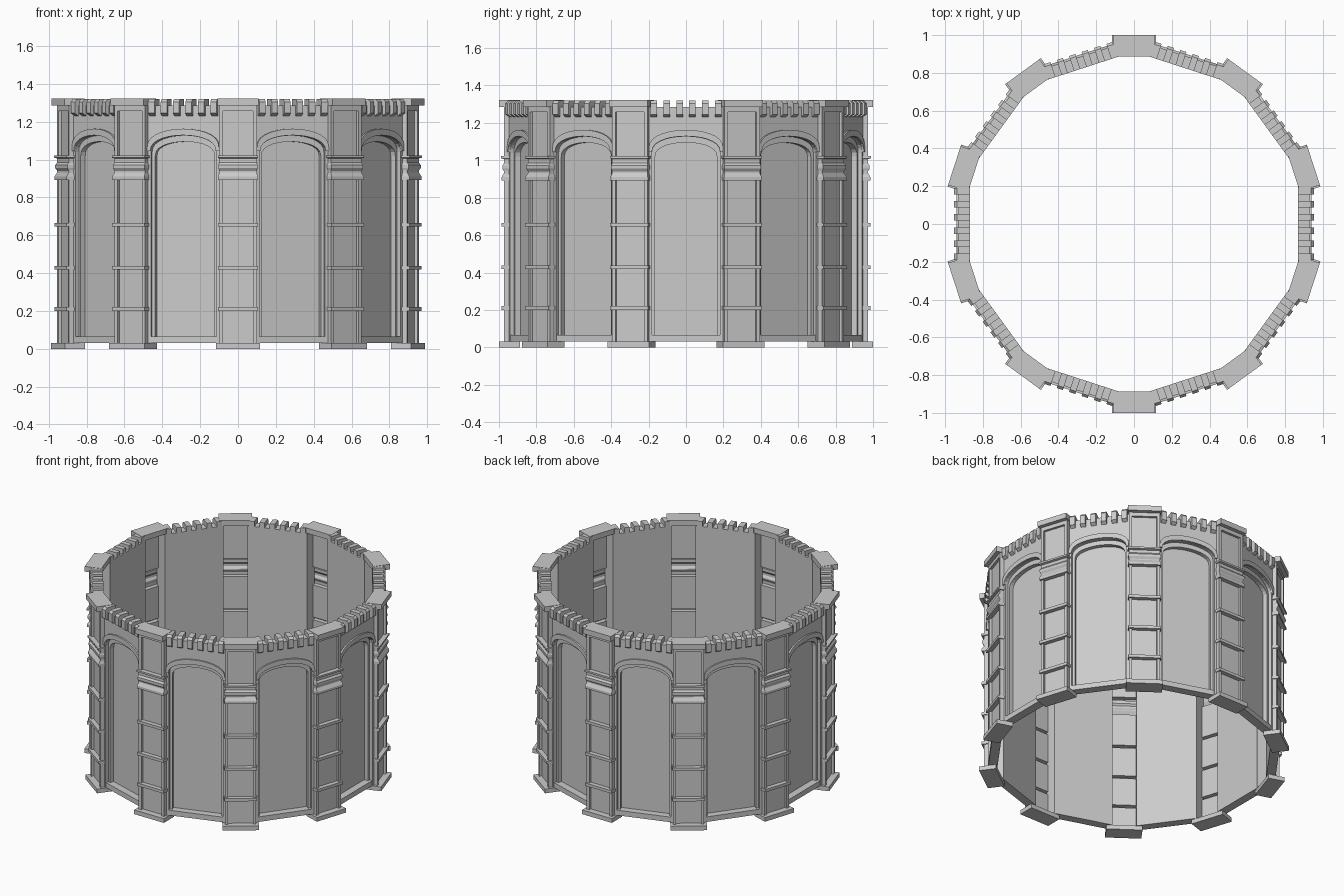
import bpy, bmesh
from math import cos, sin, pi, radians

if "Cube" in bpy.data.objects:
    bpy.data.objects.remove(bpy.data.objects["Cube"])

SIDES = 10
# Local frame of every part: t = sideways, r = outward from the axis, z = up


def prism(bm, pts, axis, a, b):
    """Extrude a closed outline. axis 'r': pts are (t, z); axis 't': pts are (r, z)."""
    def co(p, d):
        return (p[0], -d, p[1]) if axis == 'r' else (d, -p[0], p[1])
    lo = [bm.verts.new(co(p, a)) for p in pts]
    hi = [bm.verts.new(co(p, b)) for p in pts]
    bm.faces.new(lo)
    bm.faces.new(hi[::-1])
    for i in range(len(pts)):
        j = (i + 1) % len(pts)
        bm.faces.new((lo[i], hi[i], hi[j], lo[j]))


def box(bm, t0, t1, r0, r1, z0, z1):
    prism(bm, [(t0, z0), (t1, z0), (t1, z1), (t0, z1)], 'r', r0, r1)


def arch(w, foot, spring, apex, n=14):
    """Open arch line from left foot over the top to right foot."""
    curve = [(-w * cos(pi * i / n), spring + (apex - spring) * sin(pi * i / n) ** 0.85)
             for i in range(1, n)]
    return [(-w, foot), (-w, spring)] + curve + [(w, spring), (w, foot)]


def ring(name, bm, offset):
    """Place ten linked copies of a part around the axis."""
    bmesh.ops.recalc_face_normals(bm, faces=bm.faces)
    me = bpy.data.meshes.new(name)
    bm.to_mesh(me)
    bm.free()
    for k in range(SIDES):
        ob = bpy.data.objects.new(f"{name}_{k + 1}", me)
        ob.rotation_euler.z = radians(offset + k * 360 / SIDES)
        bpy.context.collection.objects.link(ob)


# Pillar plinth and cap blocks
bm = bmesh.new()
box(bm, -.117, .117, .888, 1.0, 0, .03)
ring("pillar_base", bm, 0)
bm = bmesh.new()
box(bm, -.108, .108, .888, 1.0, 1.285, 1.322)
ring("pillar_cap", bm, 0)

# Pillar side stiles and top rail framing the recessed panels
bm = bmesh.new()
for s in (-1, 1):
    box(bm, s * .08, s * .1, .888, .972, .03, 1.285)
box(bm, -.08, .08, .95, .972, 1.258, 1.285)
ring("pillar_frame", bm, 0)

# Pillar face: open-backed shell with bands and a moulded capital
P = .955
profile = [(P, .03)]
for z in (.2, .418, .645):
    profile += [(P, z), (.986, z), (.986, z + .02), (P, z + .02)]
profile += [(P, .893), (.986, .893), (.986, .91), (.972, .933), (.972, .94),
            (.982, .955), (.982, .972), (.972, .985), (.972, 1.006),
            (.988, 1.01), (.988, 1.022), (P, 1.022), (P, 1.285)]
bm = bmesh.new()
rows = []
for r, z in profile:
    h = .09 + (r - P) * .5
    rows.append([bm.verts.new(c) for c in
                 ((-h, -.92, z), (-h, -r, z), (h, -r, z), (h, -.92, z))])
for a, b in zip(rows, rows[1:]):
    for i in range(3):
        bm.faces.new((a[i], a[i + 1], b[i + 1], b[i]))
ring("pillar_face", bm, 0)

# Wall back panel and sill
W = .2
bm = bmesh.new()
box(bm, -W, W, .868, .878, .03, 1.285)
ring("wall_panel", bm, 18)
bm = bmesh.new()
box(bm, -.19, .19, .878, .928, .03, .066)
ring("wall_sill", bm, 18)

# Stepped arched surround
bm = bmesh.new()
for w, spring, apex, depth in ((.182, 1.04, 1.127, .93), (.165, 1.02, 1.095, .908)):
    outline = arch(w, .03, spring, apex) + [(W, .03), (W, 1.285), (-W, 1.285), (-W, .03)]
    prism(bm, outline, 'r', .878, depth)
ring("wall_arch_surround", bm, 18)

# Raised hood moulding over the arch
bm = bmesh.new()
hood = arch(.199, 1.045, 1.065, 1.163) + arch(.182, 1.045, 1.046, 1.129)[::-1]
prism(bm, hood, 'r', .925, .941)
ring("arch_hood", bm, 18)

# Battlement blocks overhanging the wall top
bm = bmesh.new()
step = .38 / 11
merlon = [(.868, 1.28), (.868, 1.32), (.938, 1.32), (.952, 1.305),
          (.952, 1.245), (.925, 1.228), (.925, 1.28)]
for i in range(6):
    t = -.19 + 2 * i * step
    prism(bm, merlon, 't', t, t + step)
ring("battlement", bm, 18)
